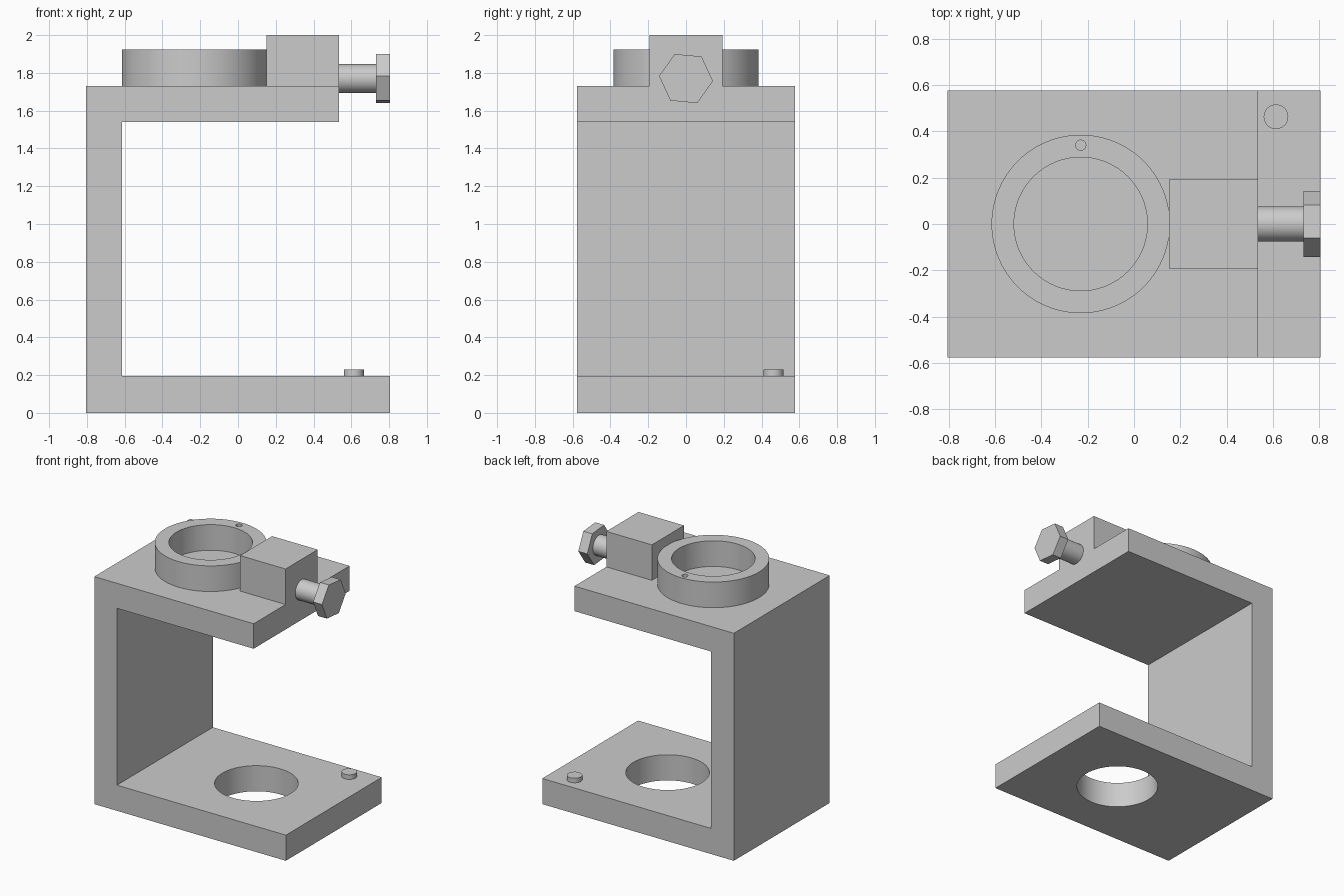
import bpy
import bmesh
import math
from mathutils import Matrix, Vector

cube = bpy.data.objects.get("Cube")
if cube:
    bpy.data.objects.remove(cube, do_unlink=True)

grey = bpy.data.materials.new("plain_grey")
grey.use_nodes = True
colour = (0.6, 0.6, 0.6, 1)
grey.diffuse_color = colour
grey.node_tree.nodes["Principled BSDF"].inputs["Base Color"].default_value = colour


def make(name, bm):
    bmesh.ops.recalc_face_normals(bm, faces=bm.faces)
    mesh = bpy.data.meshes.new(name)
    bm.to_mesh(mesh)
    bm.free()
    mesh.materials.append(grey)
    obj = bpy.data.objects.new(name, mesh)
    bpy.context.collection.objects.link(obj)
    return obj


def extrude(name, points, vector):
    """Closed outline pushed along a vector."""
    bm = bmesh.new()
    face = bm.faces.new([bm.verts.new(p) for p in points])
    new = bmesh.ops.extrude_face_region(bm, geom=[face])["geom"]
    verts = [v for v in new if isinstance(v, bmesh.types.BMVert)]
    bmesh.ops.translate(bm, verts=verts, vec=Vector(vector))
    return make(name, bm)


def cylinder(name, centre, radius, depth, sides=96, matrix=Matrix()):
    bm = bmesh.new()
    bmesh.ops.create_cone(bm, cap_ends=True, segments=sides, radius1=radius,
                          radius2=radius, depth=depth,
                          matrix=Matrix.Translation(centre) @ matrix)
    return make(name, bm)


def cut(obj, cutter):
    cutter.hide_render = True
    mod = obj.modifiers.new("cut", "BOOLEAN")
    mod.operation = "DIFFERENCE"
    mod.solver = "EXACT"
    mod.object = cutter
    bpy.context.view_layer.objects.active = obj
    bpy.ops.object.modifier_apply(modifier=mod.name)
    bpy.data.objects.remove(cutter, do_unlink=True)


def smooth(obj):
    bpy.ops.object.select_all(action="DESELECT")
    obj.select_set(True)
    bpy.context.view_layer.objects.active = obj
    bpy.ops.object.shade_smooth_by_angle(angle=math.radians(30))


HALF_X, HALF_Y, STEP = 0.806, 0.576, 0.195
TOP, INNER = 1.73, -0.615
ARM_END, RING_X, BOLT_Z = 0.535, -0.23, 1.77

# C-shaped frame with a through hole in the base
outline = [(-HALF_X, 0), (HALF_X, 0), (HALF_X, STEP), (INNER, STEP),
           (INNER, TOP - 0.19), (ARM_END, TOP - 0.19), (ARM_END, TOP), (-HALF_X, TOP)]
frame = extrude("c_frame", [(x, -HALF_Y, z) for x, z in outline], (0, 2 * HALF_Y, 0))
cut(frame, cylinder("base_hole", (0.155, 0, 0.1), 0.288, 0.6))
smooth(frame)

# Raised ring with a small pin hole in its rim
ring = cylinder("raised_ring", (RING_X, 0, TOP + 0.0975), 0.385, 0.195)
cut(ring, cylinder("ring_bore", (RING_X, 0, TOP + 0.1), 0.288, 0.6))
cut(ring, cylinder("rim_hole", (RING_X, 0.34, TOP + 0.195), 0.022, 0.2, 32))
smooth(ring)

# Clamp block beside the ring
w = 0.193
extrude("clamp_block", [(0.152, -w, TOP), (ARM_END, -w, TOP),
                        (ARM_END, w, TOP), (0.152, w, TOP)], (0, 0, 0.27))

# Bolt with a slightly turned hexagonal head
along_x = Matrix.Rotation(math.pi / 2, 4, "Y")
smooth(cylinder("bolt_shaft", (0.63, 0, BOLT_Z), 0.076, 0.21, 64, along_x))
head = [(0.731, 0.143 * math.cos(a), BOLT_Z + 0.143 * math.sin(a))
        for a in (math.radians(60 * i - 5.3) for i in range(6))]
extrude("bolt_head", head, (0.075, 0, 0))

# Locating pin on the base
smooth(cylinder("locating_pin", (0.613, 0.463, 0.21), 0.053, 0.04, 48))
